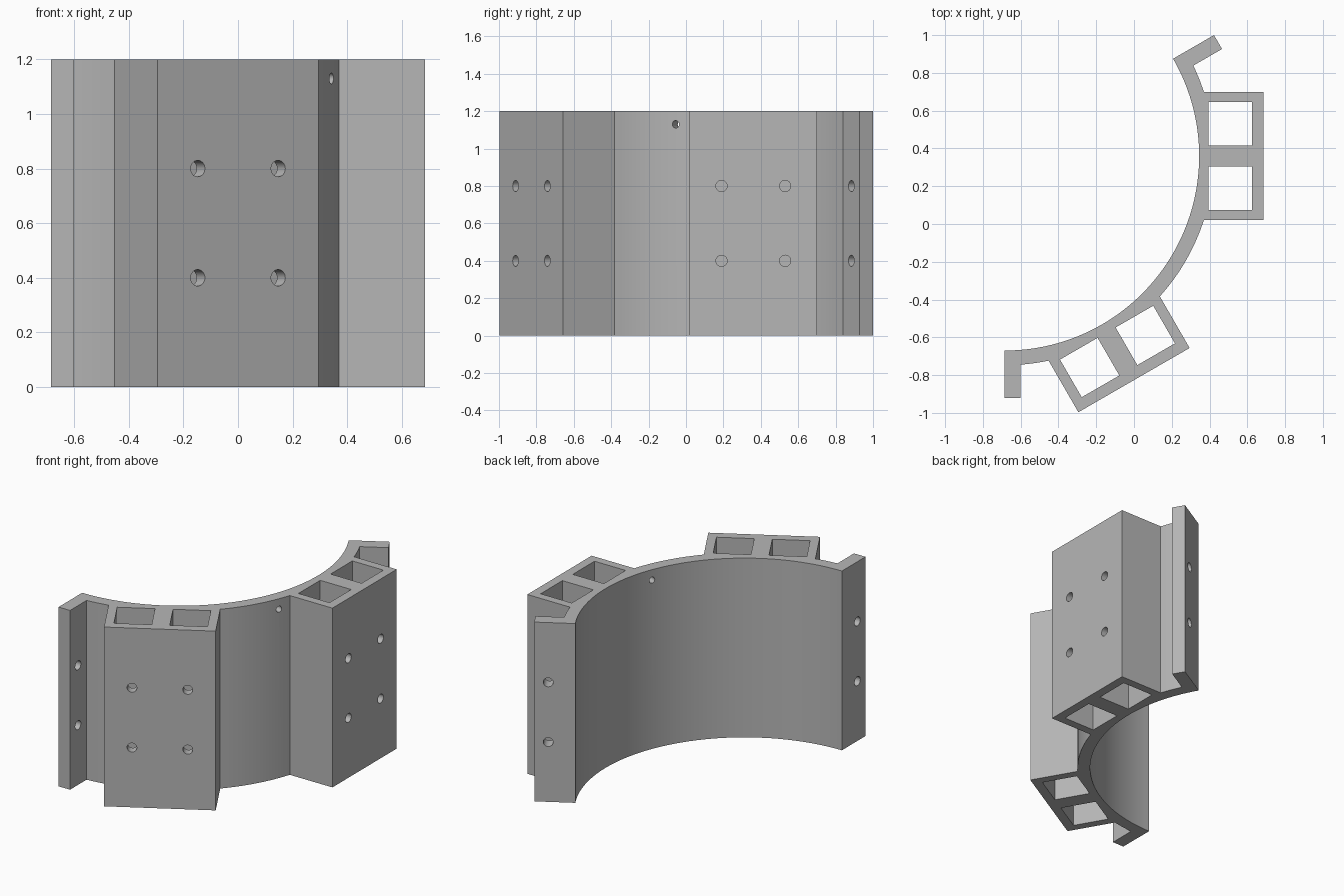
import bpy, bmesh, math
from mathutils import Matrix, Vector

if "Cube" in bpy.data.objects:
    bpy.data.objects.remove(bpy.data.objects["Cube"], do_unlink=True)

HEIGHT = 1.2
CENTRE = Vector((-0.685, 0.36, 0))      # axis of the curved wall
R_IN, R_OUT = 1.03, 1.108               # curved wall
R_FLANGE, T_FLANGE = 1.28, 0.085        # end flanges
R_BOX, W_BOX = 1.37, 0.34               # box face distance and half width
BOX_ANGLES = (-60, 0)
START, END = -90, 30


def local(deg, radial, side):
    """Point at a radial distance and sideways offset from a spoke."""
    return Matrix.Rotation(math.radians(deg), 3, 'Z') @ Vector((radial, side, 0)) + CENTRE


def arc(radius, a, b, step=2.0):
    n = max(1, round(abs(b - a) / step))
    return [local(a + (b - a) * i / n, radius, 0) for i in range(n + 1)]


def prism(bm, points, z0, z1):
    """Closed vertical prism from an outline."""
    face = bm.faces.new([bm.verts.new((p.x, p.y, z0)) for p in points])
    ext = bmesh.ops.extrude_face_region(bm, geom=[face])
    top = [v for v in ext["geom"] if isinstance(v, bmesh.types.BMVert)]
    bmesh.ops.translate(bm, verts=top, vec=(0, 0, z1 - z0))


def drill(bm, point, z, deg, radius, depth):
    """Horizontal cylinder centred on a point, along a compass angle."""
    m = (Matrix.Translation((point.x, point.y, z))
         @ Matrix.Rotation(math.radians(deg), 4, 'Z')
         @ Matrix.Rotation(math.pi / 2, 4, 'Y'))
    bmesh.ops.create_cone(bm, cap_ends=True, segments=32, radius1=radius,
                          radius2=radius, depth=depth, matrix=m)


def to_object(bm, name):
    bmesh.ops.recalc_face_normals(bm, faces=bm.faces[:])
    mesh = bpy.data.meshes.new(name)
    bm.to_mesh(mesh)
    bm.free()
    obj = bpy.data.objects.new(name, mesh)
    bpy.context.collection.objects.link(obj)
    return obj


# Bracket outline: inner arc, flange, outer arcs around both boxes, flange
a_flange = math.degrees(math.asin(T_FLANGE / R_OUT))
a_box = math.degrees(math.asin(W_BOX / R_OUT))
outline = arc(R_IN, END, START)
outline += [local(START, R_FLANGE, 0), local(START, R_FLANGE, T_FLANGE)]
angle = START + a_flange
for box in BOX_ANGLES:
    outline += arc(R_OUT, angle, box - a_box)
    outline += [local(box, R_BOX, -W_BOX), local(box, R_BOX, W_BOX)]
    angle = box + a_box
outline += arc(R_OUT, angle, END - a_flange)
outline += [local(END, R_FLANGE, -T_FLANGE), local(END, R_FLANGE, 0)]

bm = bmesh.new()
prism(bm, outline, 0, HEIGHT)
bracket = to_object(bm, "curved_bracket")

# Square pockets running the full height of each box
bm = bmesh.new()
for box in BOX_ANGLES:
    for s in (-0.17, 0.17):
        prism(bm, [local(box, r, s + d) for r, d in
                   ((1.08, -0.115), (1.31, -0.115), (1.31, 0.115), (1.08, 0.115))],
              -0.1, HEIGHT + 0.1)
pockets = to_object(bm, "pocket_cutter")

# Screw holes in box faces and flanges, plus one small wall hole
bm = bmesh.new()
for z in (0.4, 0.8):
    for box in BOX_ANGLES:
        for s in (-0.17, 0.17):
            drill(bm, local(box, R_BOX, s), z, box, 0.03, 0.2)
    drill(bm, local(START, 1.195, T_FLANGE / 2), z, START + 90, 0.03, 0.2)
    drill(bm, local(END, 1.195, -T_FLANGE / 2), z, END + 90, 0.03, 0.2)
drill(bm, local(-22, 1.07, 0), 1.13, -22, 0.02, 0.2)
holes = to_object(bm, "hole_cutter")

# Cut, then discard the cutters
for cutter in (pockets, holes):
    cutter.hide_render = True
    mod = bracket.modifiers.new(cutter.name, 'BOOLEAN')
    mod.operation = 'DIFFERENCE'
    mod.solver = 'EXACT'
    mod.object = cutter
bpy.ops.object.select_all(action='DESELECT')
bracket.select_set(True)
bpy.context.view_layer.objects.active = bracket
for name in [m.name for m in bracket.modifiers]:
    bpy.ops.object.modifier_apply(modifier=name)
for cutter in (pockets, holes):
    bpy.data.objects.remove(cutter, do_unlink=True)
bpy.ops.object.shade_smooth_by_angle(angle=math.radians(30))

# Single grey material
grey = bpy.data.materials.new("plain_grey")
grey.use_nodes = True
grey.diffuse_color = (0.47, 0.47, 0.47, 1)
grey.node_tree.nodes["Principled BSDF"].inputs["Base Color"].default_value = (0.47, 0.47, 0.47, 1)
bracket.data.materials.clear()
bracket.data.materials.append(grey)
